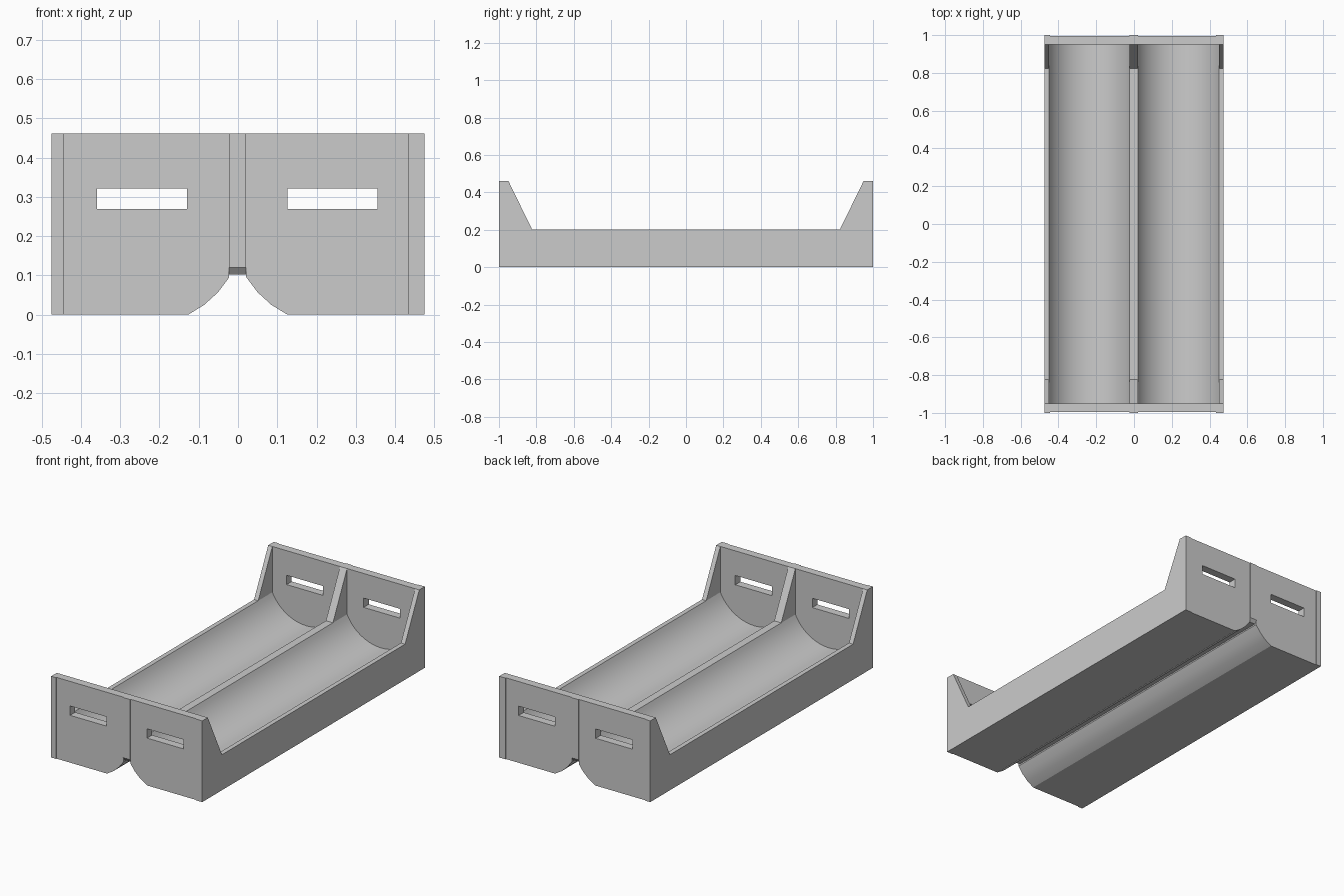
import bpy, bmesh, math
from mathutils import Vector

cube = bpy.data.objects.get("Cube")
if cube:
    bpy.data.objects.remove(cube, do_unlink=True)

plastic = bpy.data.materials.new("grey plastic")
plastic.use_nodes = True
GREY = (0.6, 0.6, 0.6, 1)
plastic.diffuse_color = GREY
plastic.node_tree.nodes["Principled BSDF"].inputs["Base Color"].default_value = GREY

# Main dimensions
WALL_TOP, END_TOP, FLOOR = 0.202, 0.462, 0.068
PLATE_IN, PLATE_OUT = 0.95, 0.996
RIB_L, RIB_R = -0.023, 0.021
OUTER, INNER_WALL = 0.475, 0.449
UNDER_Z, UNDER_R = 0.225, 0.25


def prism(name, points, axis, lo, hi, smooth=False):
    """Extrude a closed outline along x (outline in yz) or y (outline in xz)."""
    def place(p, d):
        return Vector((d, p[0], p[1])) if axis == "x" else Vector((p[0], d, p[1]))
    bm = bmesh.new()
    a = [bm.verts.new(place(p, lo)) for p in points]
    b = [bm.verts.new(place(p, hi)) for p in points]
    bm.faces.new(a)
    bm.faces.new(b[::-1])
    for i in range(len(a)):
        j = (i + 1) % len(a)
        bm.faces.new((a[i], b[i], b[j], a[j]))
    bmesh.ops.recalc_face_normals(bm, faces=bm.faces)
    mesh = bpy.data.meshes.new(name)
    bm.to_mesh(mesh)
    bm.free()
    mesh.materials.append(plastic)
    obj = bpy.data.objects.new(name, mesh)
    bpy.context.collection.objects.link(obj)
    if smooth:
        bpy.ops.object.select_all(action="DESELECT")
        obj.select_set(True)
        bpy.context.view_layer.objects.active = obj
        bpy.ops.object.shade_smooth_by_angle(angle=math.radians(30))
    return obj


def box(name, x0, x1, y0, y1, z0, z1):
    return prism(name, [(x0, z0), (x1, z0), (x1, z1), (x0, z1)], "y", y0, y1)


def arc(cx, cz, side, radius, start, end, steps):
    """Arc points in xz, mirrored in x when side is -1."""
    angles = [start + (end - start) * i / steps for i in range(steps + 1)]
    return [(cx + side * radius * math.cos(t), cz + radius * math.sin(t)) for t in angles]


def cut(obj, cutter):
    mod = obj.modifiers.new("slot", "BOOLEAN")
    mod.operation = "DIFFERENCE"
    mod.solver = "EXACT"
    mod.object = cutter
    bpy.context.view_layer.objects.active = obj
    bpy.ops.object.modifier_apply(modifier=mod.name)
    bpy.data.objects.remove(cutter, do_unlink=True)


def side_outline(foot):
    """Long wall with a raised sloping gusset at each end."""
    half = foot + [(1, END_TOP), (0.95, END_TOP), (0.823, WALL_TOP)]
    return half + [(-y, z) for y, z in reversed(half)]


for side, s, rib in (("left", 1, RIB_R), ("right", -1, RIB_L)):
    wall = s * INNER_WALL
    cx = (rib + wall) / 2
    half = abs(wall - rib) / 2

    # Underside, faceted round toward the centre rib
    under = arc(cx, UNDER_Z, s, UNDER_R, math.pi + math.acos(half / UNDER_R),
                math.pi + math.asin(UNDER_Z / UNDER_R), 3) + [(wall, 0)]

    # Trough: a shallow arc spanning from wall top to wall top
    depth = WALL_TOP - FLOOR
    radius = (half ** 2 + depth ** 2) / (2 * depth)
    start = -math.acos(half / radius)
    cradle = arc(cx, FLOOR + radius, s, radius, start, -math.pi - start, 28)
    prism(side + "_trough", under + cradle, "y", -PLATE_IN, PLATE_IN, smooth=True)

    # End plates, each with a slot, and the raised strip on the outer corner
    for end, e in (("front", -1), ("back", 1)):
        y0, y1 = sorted((e * PLATE_IN, e * PLATE_OUT))
        plate = prism(f"{side}_{end}_plate", under + [(wall, END_TOP), (rib, END_TOP)],
                      "y", y0, y1, smooth=True)
        mid = s * 0.2425 - 0.002
        cut(plate, box("slot_cutter", mid - 0.115, mid + 0.115,
                       y0 - 0.1, y1 + 0.1, 0.269, 0.322))
        y0, y1 = sorted((e * PLATE_OUT, e))
        x0, x1 = sorted((s * 0.439 - 0.005, wall))
        box(f"{side}_{end}_strip", x0, x1, y0, y1, 0, END_TOP)

    # Outer side wall
    x0, x1 = sorted((wall, s * OUTER))
    prism(side + "_side_wall", side_outline([(1, 0)]), "x", x0, x1)

# Divider between the troughs, chamfered at the lower ends
prism("centre_rib", side_outline([(0.985, 0.102), (1, 0.12)]), "x", RIB_L, RIB_R)
